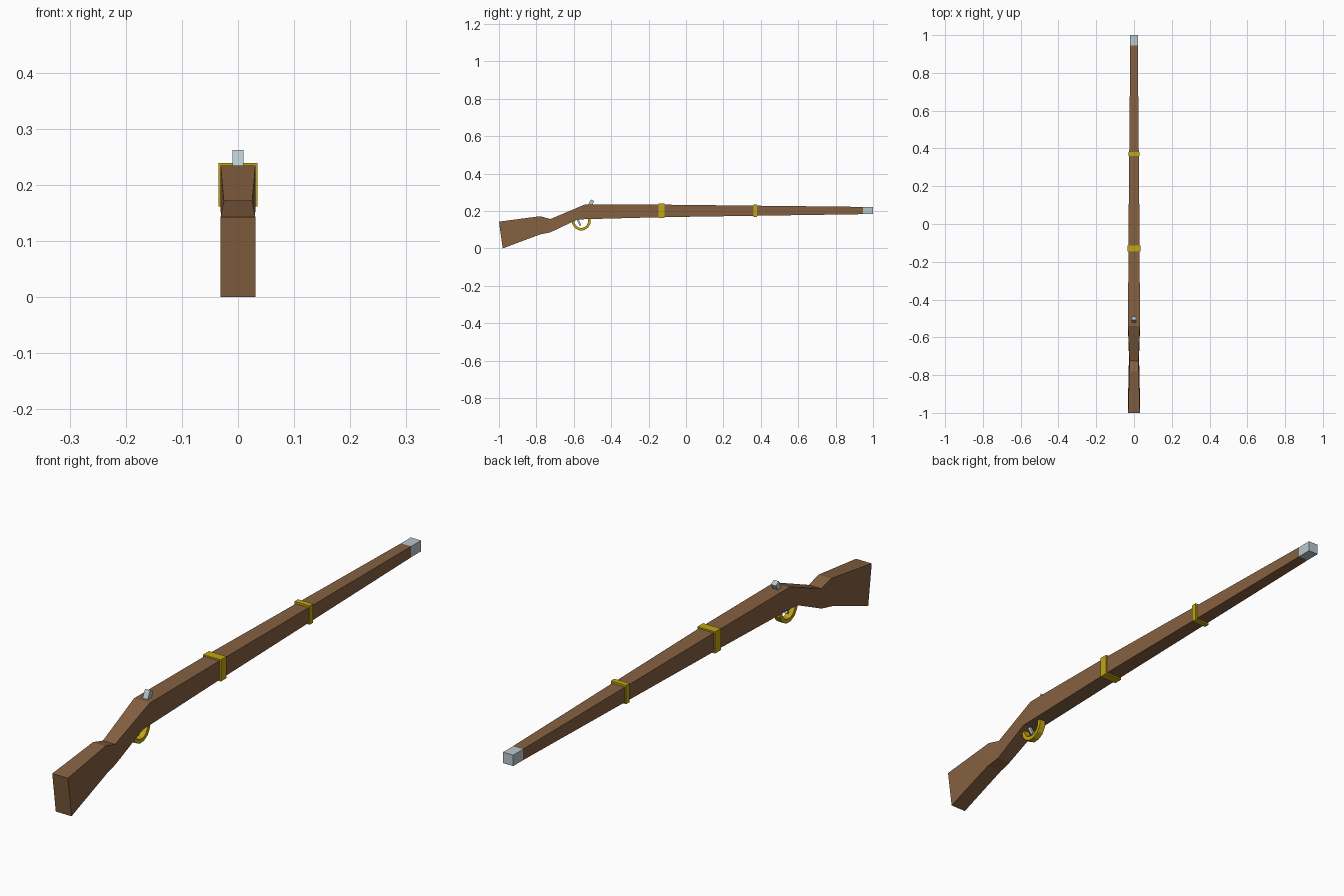
import bpy, bmesh, math

if "Cube" in bpy.data.objects:
    bpy.data.objects.remove(bpy.data.objects["Cube"])


def material(name, rgb):
    m = bpy.data.materials.new(name)
    m.diffuse_color = (*rgb, 1)
    m.use_nodes = True
    m.node_tree.nodes["Principled BSDF"].inputs["Base Color"].default_value = m.diffuse_color
    return m


wood = material("brown wood", (0.235, 0.118, 0.052))
brass = material("brass", (0.54, 0.38, 0.006))
steel = material("pale steel", (0.48, 0.58, 0.63))


def loft(name, rings, mat, closed=False):
    """Skin four-point rings into a solid; cap the ends unless closed."""
    bm = bmesh.new()
    loops = [[bm.verts.new(p) for p in r] for r in rings]
    pairs = list(zip(loops, loops[1:]))
    if closed:
        pairs.append((loops[-1], loops[0]))
    for a, b in pairs:
        for i in range(len(a)):
            j = (i + 1) % len(a)
            bm.faces.new((a[i], a[j], b[j], b[i]))
    if not closed:
        bm.faces.new(loops[0])
        bm.faces.new(loops[-1])
    bmesh.ops.recalc_face_normals(bm, faces=bm.faces)
    me = bpy.data.meshes.new(name)
    bm.to_mesh(me)
    bm.free()
    me.materials.append(mat)
    ob = bpy.data.objects.new(name, me)
    bpy.context.collection.objects.link(ob)
    return ob


def section(yt, zt, wt, yb, zb, wb):
    return [(-wt, yt, zt), (wt, yt, zt), (wb, yb, zb), (-wb, yb, zb)]


def slab(name, profile, w, mat):
    """Extrude a y-z outline across the width."""
    return loft(name, [[(x, y, z) for y, z in profile] for x in (-w, w)], mat)


# stock: butt, comb, wrist, then long tapered fore-end
loft("stock", [
    section(-1.0, 0.143, 0.031, -0.98, 0.0, 0.031),
    section(-0.78, 0.172, 0.025, -0.78, 0.075, 0.030),
    section(-0.725, 0.157, 0.024, -0.725, 0.086, 0.026),
    section(-0.54, 0.235, 0.031, -0.58, 0.155, 0.031),
    section(-0.13, 0.234, 0.030, -0.13, 0.167, 0.030),
    section(0.945, 0.222, 0.020, 0.945, 0.183, 0.020)], wood)

# muzzle
loft("muzzle", [section(y, 0.222, 0.020, y, 0.183, 0.020) for y in (0.945, 1.0)], steel)


# barrel bands
def band(name, y, half, w, z0, z1):
    loft(name, [section(y + s * half, z1, w, y + s * half, z0, w) for s in (-1, 1)], brass)


band("rear_band", -0.13, 0.016, 0.035, 0.162, 0.239)
band("front_band", 0.37, 0.010, 0.030, 0.169, 0.236)

# trigger guard: faceted half hoop under the wrist
hoop = []
for i in range(8):
    a = math.radians(170 + 205 * i / 7)
    c, s = math.cos(a), math.sin(a)
    hoop.append([(x, -0.56 + r * c, 0.146 + r * s)
                 for x, r in ((-0.012, 0.037), (0.012, 0.037), (0.012, 0.051), (-0.012, 0.051))])
loft("trigger_guard", hoop, brass)

# trigger and hammer
slab("trigger", [(-0.588, 0.16), (-0.576, 0.16), (-0.560, 0.124), (-0.568, 0.121)], 0.005, steel)
slab("hammer", [(-0.525, 0.230), (-0.508, 0.262), (-0.491, 0.252), (-0.503, 0.230)], 0.010, steel)
